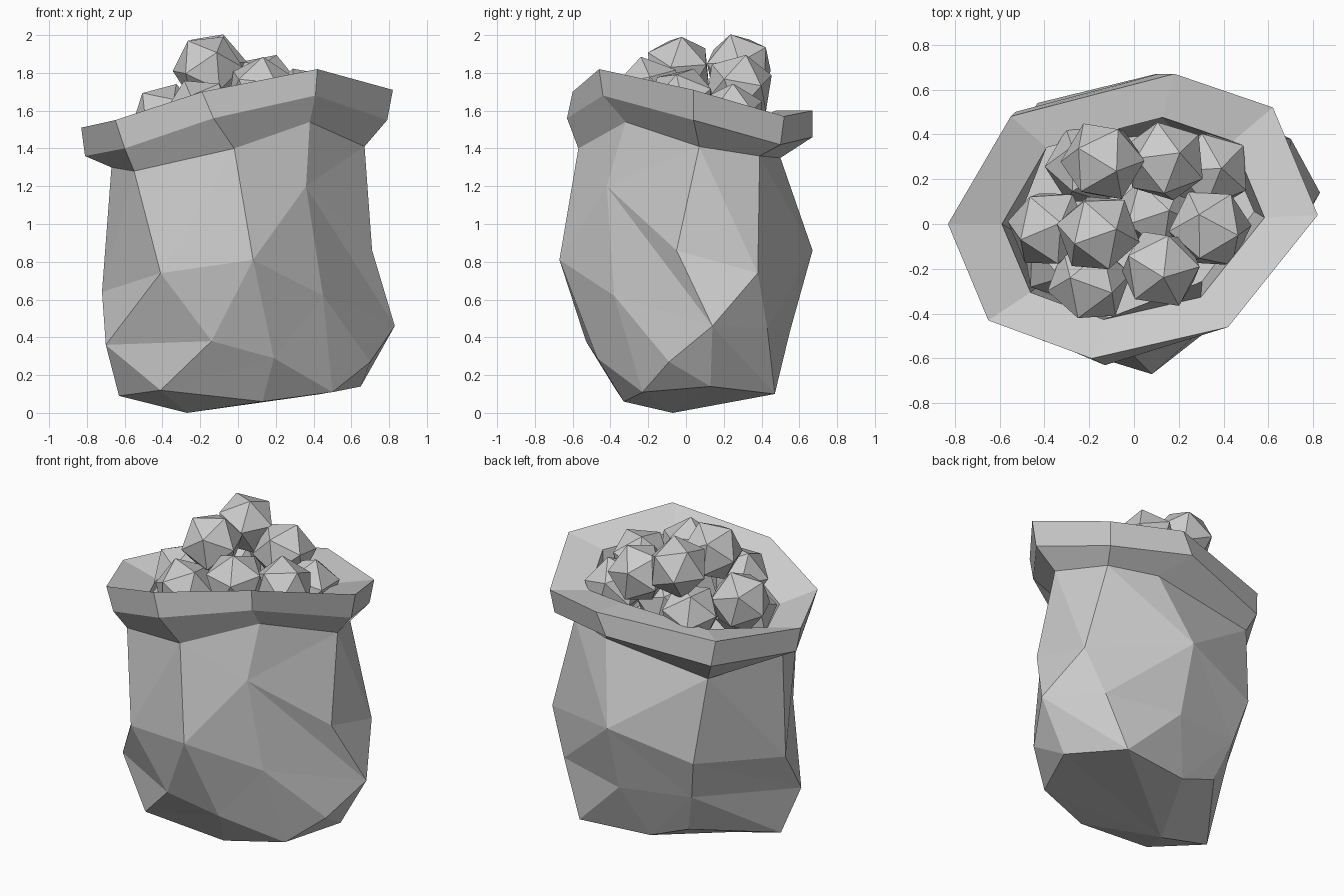
import bpy
import bmesh
import random
from mathutils import Euler, Matrix, Vector

random.seed(4)

if "Cube" in bpy.data.objects:
    bpy.data.objects.remove(bpy.data.objects["Cube"], do_unlink=True)


def make_material(name, color):
    mat = bpy.data.materials.new(name)
    mat.use_nodes = True
    mat.diffuse_color = color
    mat.node_tree.nodes["Principled BSDF"].inputs["Base Color"].default_value = color
    return mat


grey = make_material("plain grey", (0.6, 0.6, 0.6, 1.0))


def add_object(name, bm):
    """Turn a bmesh into a flat shaded grey object."""
    mesh = bpy.data.meshes.new(name)
    bm.to_mesh(mesh)
    bm.free()
    mesh.materials.append(grey)
    obj = bpy.data.objects.new(name, mesh)
    bpy.context.scene.collection.objects.link(obj)
    return obj


def loft(bm, rings):
    """Skin a stack of rings that run clockwise seen from above."""
    loops = [[bm.verts.new(point) for point in ring] for ring in rings]
    for lower, upper in zip(loops, loops[1:]):
        for i in range(len(lower)):
            j = (i + 1) % len(lower)
            bm.faces.new((lower[j], lower[i], upper[i], upper[j]))
    return loops


def split_outward(bm, middle):
    """Cut every quad along the diagonal that makes it bulge."""
    for face in [f for f in bm.faces if len(f.verts) == 4]:
        a, b, c, d = face.verts
        outward = face.calc_center_median() - middle
        bulge = (a.co + c.co - b.co - d.co).dot(outward)
        pair = (a, c) if bulge > 0 else (b, d)
        bmesh.utils.face_split(face, *pair)


# Cross-sections: eight corners each, starting at the right side, going over the back
base = [(-.63, -.08, .09), (-.29, .39, .2), (-.03, .41, .1), (.44, .47, .1),
        (.65, .13, .14), (.5, -.23, .11), (.13, -.33, .06), (-.41, -.37, .12)]
belly = [(-.7, -.19, .36), (-.37, .47, .46), (.1, .55, .43), (.58, .43, .45),
         (.83, .14, .46), (.45, -.38, .62), (.19, -.47, .29), (-.14, -.53, .38)]
waist = [(-.72, 0, .64), (-.43, .54, .72), (.1, .67, .86), (.7, .38, .74),
         (.71, -.05, .86), (.36, -.42, 1.2), (.08, -.67, .81), (-.41, -.52, .74)]
neck = [(-.67, -.04, 1.3), (-.48, .46, 1.26), (.23, .5, 1.35), (.53, .39, 1.36),
        (.67, .07, 1.41), (.38, -.32, 1.54), (-.02, -.57, 1.4), (-.55, -.36, 1.28)]
rim_under = [(-.81, .02, 1.36), (-.53, .5, 1.37), (.11, .67, 1.46), (.6, .5, 1.42),
             (.79, .04, 1.55), (.41, -.44, 1.68), (-.13, -.63, 1.56), (-.6, -.43, 1.4)]
rim_top = [(-.83, 0, 1.51), (-.55, .48, 1.53), (.18, .67, 1.6), (.62, .52, 1.57),
           (.82, .04, 1.71), (.42, -.46, 1.82), (-.19, -.6, 1.7), (-.65, -.43, 1.55)]

# Sack body, closed below by a fan around its lowest point
bm = bmesh.new()
loops = loft(bm, [base, belly, waist, neck])
lowest = bm.verts.new((-.27, -.07, 0))
for i, vert in enumerate(loops[0]):
    bm.faces.new((vert, loops[0][(i + 1) % len(base)], lowest))

# Extra dent corner low on the left side
side = [f for f in loops[1][4].link_faces if loops[0][5] in f.verts]
dent = bmesh.ops.poke(bm, faces=side)["verts"][0]
dent.co = (.7, -.09, .27)
split_outward(bm, Vector((0, 0, .7)))
bmesh.ops.recalc_face_normals(bm, faces=bm.faces)
add_object("sack_body", bm)

# Folded rim, with the lip sloping inward and the lining running down inside
bm = bmesh.new()
lip = [(x * .71, y * .71, z - .06 + y * .09) for x, y, z in rim_top]
lining = [(x * .8, y * .8, z - .2) for x, y, z in neck]
loops = loft(bm, [neck, rim_under, rim_top, lip, lining])
bm.faces.new(list(reversed(loops[-1])))
add_object("sack_rim", bm)

# Faceted lumps heaped in the opening
lumps = [(-.16, -.04, 1.82), (-.14, .28, 1.83), (.14, .28, 1.72), (.34, -.02, 1.65),
         (.12, -.2, 1.7), (-.38, -.02, 1.56), (-.2, -.26, 1.59), (.34, .24, 1.56),
         (.1, .05, 1.45), (-.32, -.16, 1.42), (-.21, .26, 1.54)]
for number, place in enumerate(lumps, 1):
    bm = bmesh.new()
    turn = Euler([random.uniform(0, 6) for axis in range(3)]).to_matrix().to_4x4()
    bmesh.ops.create_icosphere(bm, subdivisions=1, radius=.19,
                               matrix=Matrix.Translation(Vector(place)) @ turn)
    add_object(f"lump_{number}", bm)
